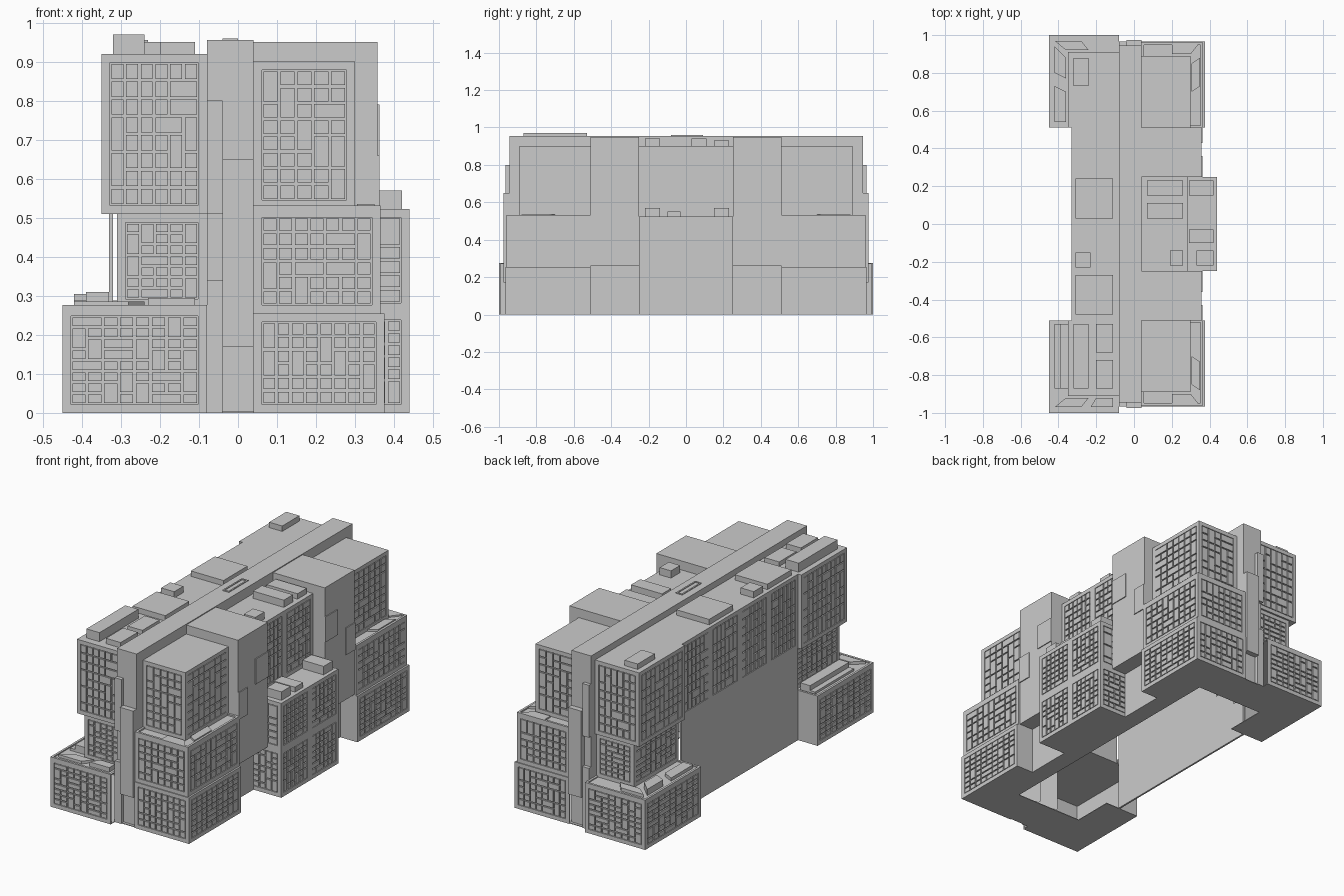
import bpy, bmesh, random
from mathutils import Vector

if "Cube" in bpy.data.objects:
    bpy.data.objects.remove(bpy.data.objects["Cube"])

random.seed(4)
D = 0.007   # depth of the facade grooves
M = 0.022   # frame width around each window grid
GAP = 0.007


def add_box(bm, x0, x1, y0, y1, z0, z1, omit=()):
    c = [bm.verts.new((x, y, z)) for x in (x0, x1) for y in (y0, y1) for z in (z0, z1)]
    sides = {'-x': (0, 1, 3, 2), '+x': (4, 6, 7, 5), '-y': (0, 4, 5, 1),
             '+y': (2, 3, 7, 6), '-z': (0, 2, 6, 4), '+z': (1, 5, 7, 3)}
    for k, f in sides.items():
        if k not in omit:
            bm.faces.new([c[i] for i in f])


def finish(name, bm):
    me = bpy.data.meshes.new(name)
    bm.to_mesh(me)
    bm.free()
    ob = bpy.data.objects.new(name, me)
    bpy.context.collection.objects.link(ob)
    return ob


def box(name, x0, x1, y0, y1, z0, z1, s=1, omit=()):
    """Box; s=-1 mirrors it to the other end of the building."""
    if s < 0:
        y0, y1 = -y1, -y0
        omit = [{'-y': '+y', '+y': '-y'}.get(o, o) for o in omit]
    bm = bmesh.new()
    add_box(bm, x0, x1, y0, y1, z0, z1, omit)
    return finish(name, bm)


def facade(name, side, b, cols, rows):
    """Frame and randomly merged panels; the gaps between panels are the grooves."""
    x0, x1, y0, y1, z0, z1 = b
    bm = bmesh.new()

    def plate(u0, u1, v0, v1):
        if side == '+x':
            add_box(bm, x1 - D, x1, u0, u1, v0, v1, ('-x',))
        elif side == '-x':
            add_box(bm, x0, x0 + D, u0, u1, v0, v1, ('+x',))
        elif side == '+y':
            add_box(bm, u0, u1, y1 - D, y1, v0, v1, ('-y',))
        else:
            add_box(bm, u0, u1, y0, y0 + D, v0, v1, ('+y',))

    ua, ub = (y0, y1) if 'x' in side else (x0, x1)
    plate(ua, ub, z0, z0 + M)
    plate(ua, ub, z1 - M, z1)
    plate(ua, ua + M, z0 + M, z1 - M)
    plate(ub - M, ub, z0 + M, z1 - M)
    du, dv = (ub - ua - 2 * M) / cols, (z1 - z0 - 2 * M) / rows
    used = set()
    for j in range(rows):
        for i in range(cols):
            if (i, j) in used:
                continue
            w = h = 1
            r = random.random()
            if r < 0.1 and i + 1 < cols and (i + 1, j) not in used:
                w = 2
            elif r < 0.25 and j + 1 < rows:
                h = 2
            used |= {(i + a, j + c) for a in range(w) for c in range(h)}
            plate(ua + M + i * du + GAP / 2, ua + M + (i + w) * du - GAP / 2,
                  z0 + M + j * dv + GAP / 2, z0 + M + (j + h) * dv - GAP / 2)
    finish(name + "_facade", bm)


def block(name, x0, x1, y0, y1, z0, z1, s, grids, omit=()):
    """Building block with window grids, grids = {side: (cols, rows)}."""
    flip = {'-y': '+y', '+y': '-y'}
    if s < 0:
        y0, y1 = -y1, -y0
        grids = {flip.get(k, k): g for k, g in grids.items()}
        omit = [flip.get(o, o) for o in omit]
    k = {a: (D if a in grids else 0) for a in ('-x', '+x', '-y', '+y')}
    bm = bmesh.new()
    add_box(bm, x0 + k['-x'], x1 - k['+x'], y0 + k['-y'], y1 - k['+y'], z0, z1, omit)
    finish(name, bm)
    for side, (c, r) in grids.items():
        facade(name, side, (x0, x1, y0, y1, z0, z1), c, r)


def rim(name, x0, x1, y0, y1, z, h, s, t=0.012):
    for a in ((x0, x1, y0, y0 + t), (x0, x1, y1 - t, y1),
              (x0, x0 + t, y0, y1), (x1 - t, x1, y0, y1)):
        box(name, *a, z, z + h, s)


def slab(name, pts, z, h, s):
    """Flat polygon extruded upward."""
    bm = bmesh.new()
    f = bm.faces.new([bm.verts.new((x, s * y, z)) for x, y in pts])
    g = bmesh.ops.extrude_face_region(bm, geom=[f])
    bmesh.ops.translate(bm, vec=Vector((0, 0, h)),
                        verts=[v for v in g['geom'] if isinstance(v, bmesh.types.BMVert)])
    bmesh.ops.recalc_face_normals(bm, faces=bm.faces[:])
    finish(name, bm)


for s in (1, -1):
    # left corner: low podium, recessed middle, overhanging tower
    block("left_podium", -.45, -.08, .51, 1, 0, .27, s,
          {'-x': (9, 8), '+y': (8, 8)}, ('-z', '+x', '-y'))
    box("podium_inner_wall", -.45, -.33, .51, .515, 0, .27, s)
    block("left_middle", -.31, -.08, .51, .90, .27, .51, s, {'-x': (8, 7), '+y': (5, 7)})
    block("left_tower", -.35, -.08, .51, .91, .51, .92, s, {'-x': (9, 8), '+y': (6, 8)})
    rim("podium_parapet", -.45, -.08, .51, 1, .27, .006, s)

    # right corner: two wide floors and a narrower tower
    block("right_podium", .04, .375, .51, .965, 0, .255, s,
          {'+x': (9, 7), '+y': (8, 6)}, ('-z', '-x', '-y'))
    box("right_podium_inner_wall", .27, .37, .51, .515, 0, .255, s)
    block("right_middle", .04, .365, .51, .96, .255, .523, s, {'+x': (9, 6), '+y': (7, 6)})
    block("right_tower", .04, .30, .51, .89, .523, .90, s, {'+x': (7, 8), '+y': (5, 8)})
    rim("right_parapet", .04, .365, .51, .96, .523, .008, s)
    slab("ledge_cover", [(.20, .90), (.30, .90), (.34, .95), (.20, .95)], .523, .008, s)
    slab("ledge_cover", [(.305, .70), (.35, .73), (.35, .88), (.305, .85)], .523, .012, s)

    # long left bar, central block halves
    for y0, y1 in ((0, .255), (.255, .51)):
        block("left_bar", -.33, -.08, y0, y1, .51, .92, s, {'-x': (6, 8)})
    block("centre_low", .17, .44, 0, .25, 0, .26, s, {'+x': (6, 7), '+y': (6, 7)},
          ('-z', '-x', '-y'))
    block("centre_middle", .04, .44, 0, .25, .26, .523, s, {'+x': (6, 7), '+y': (6, 6)})
    block("centre_upper", .04, .285, 0, .25, .523, .90, s, {'+x': (6, 9)})

    # plain connectors with overlapping plates and recessed wall below
    box("connector", .04, .357, .25, .51, .26, .95, s)
    box("connector_plate", .357, .362, .43, .51, .51, .66, s)
    box("connector_plate", .357, .362, .25, .36, .65, .79, s)
    box("recessed_wall", .26, .27, .25, .51, 0, .26, s)

    # spine ends with layered slabs
    box("spine_end", -.08, .04, .72, .945, 0, .955, s, ('-z', '-y'))
    box("spine_slab", -.04, .04, .94, .975, .17, .65, s)
    box("spine_slab_low", -.08, -.04, .94, .965, 0, .34, s)
    box("spine_slab_high", -.08, -.04, .94, .965, .51, .80, s)

    # ground floor ring
    for a in ((-.45, -.24, .51, 1), (-.24, -.08, .74, 1), (-.08, .17, .74, .96),
              (.17, .27, 0, .96), (.27, .37, .51, .96), (.27, .44, 0, .25)):
        box("floor_ring", *a, 0, .004, s)

# spine and plain rear wall
box("spine", -.08, .04, -.72, .72, .51, .955)
box("rear_wall", -.33, -.32, -.51, .51, 0, .51)
rim("spine_skylight", -.04, 0, -.08, .09, .955, .004, 1, .008)

# roof units: x0, x1, y0, y1, z0, z1
for u in ((-.32, -.24, -.87, -.53, .92, .97), (-.20, -.11, -.68, -.53, .92, .945),
          (-.20, -.11, -.87, -.72, .92, .95), (-.32, -.24, .73, .88, .92, .95),
          (-.31, -.11, .03, .24, .92, .95), (-.31, -.11, -.48, -.27, .92, .95),
          (-.31, -.23, -.23, -.15, .92, .955),
          (.07, .26, .15, .23, .90, .93), (.07, .26, .03, .11, .90, .94),
          (.19, .26, -.22, -.14, .90, .94),
          (.29, .42, .15, .23, .523, .57), (.29, .42, -.10, -.03, .523, .55),
          (.33, .42, -.22, -.14, .523, .57),
          (-.39, -.33, -.87, -.53, .27, .31), (-.42, -.39, -.87, -.53, .27, .283)):
    box("roof_unit", *u)

# slanted-edge covers on the low podium roofs
slab("podium_cover", [(-.42, .97), (-.28, .97), (-.24, .92), (-.36, .92)], .27, .018, 1)
slab("podium_cover", [(-.42, .94), (-.36, .88), (-.36, .77), (-.42, .80)], .27, .035, 1)
slab("podium_cover", [(-.42, .73), (-.36, .70), (-.36, .54), (-.42, .54)], .27, .018, 1)
slab("podium_cover", [(-.42, .97), (-.28, .97), (-.24, .92), (-.36, .92)], .27, .015, -1)
slab("podium_cover", [(-.23, .97), (-.11, .97), (-.11, .92), (-.20, .92)], .27, .025, -1)
